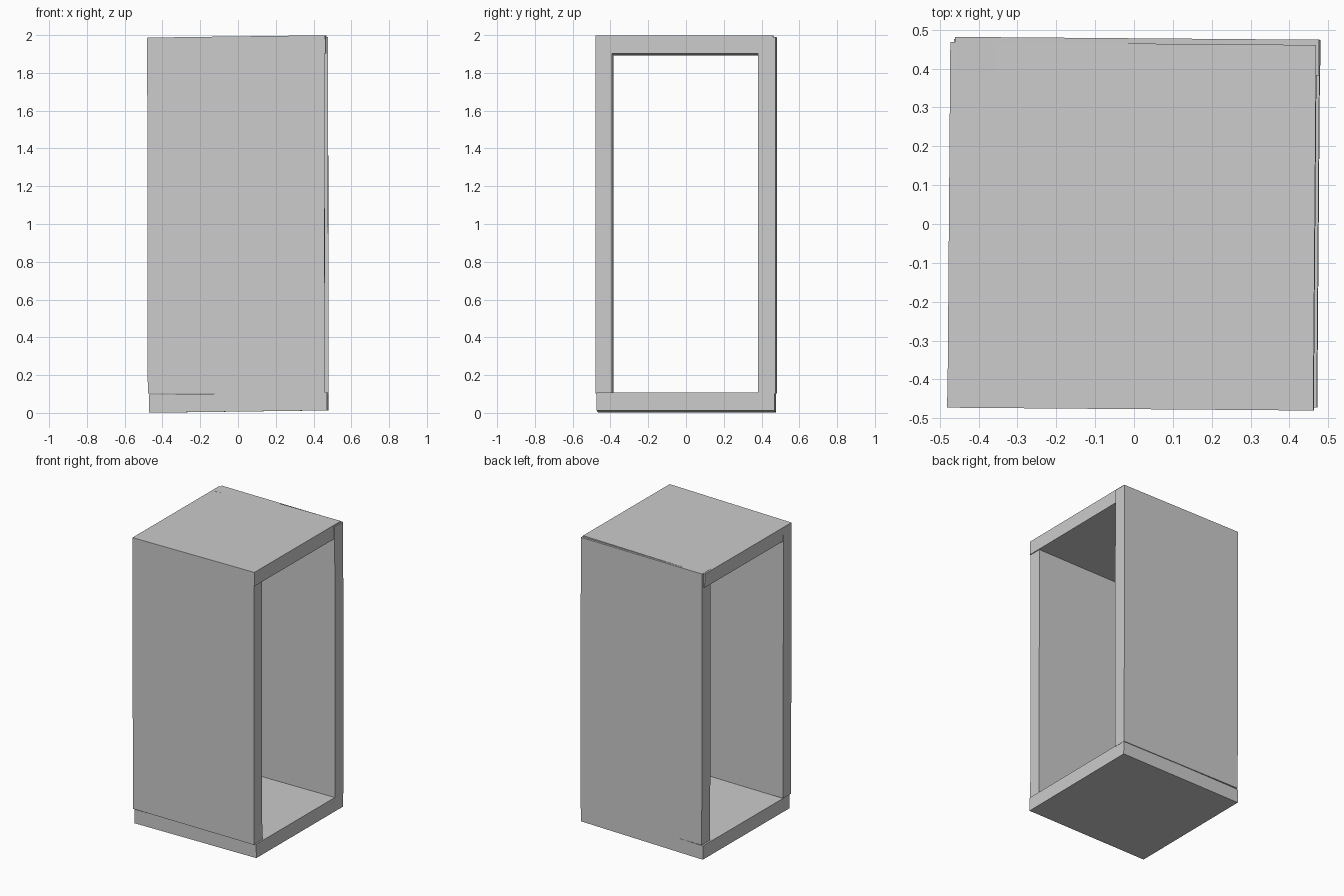
import bpy
from math import radians

if "Cube" in bpy.data.objects:
    bpy.data.objects.remove(bpy.data.objects["Cube"])


def panel(name, centre, size, tilt=0.0, turn=0.0):
    """Thin box panel; tilt lifts the +x end, turn rotates about z (degrees)."""
    bpy.ops.mesh.primitive_cube_add(size=1, location=centre)
    ob = bpy.context.object
    ob.name = name
    ob.scale = size
    ob.rotation_euler = (0, radians(-tilt), radians(turn))
    return ob


# Slightly skewed floor and roof slabs
panel("bottom_slab", (0.004, 0.002, 0.055), (0.942, 0.942, 0.096), 0.75, -0.45)
panel("top_slab", (-0.005, -0.006, 1.945), (0.942, 0.941, 0.096), 0.75, -0.45)

# Tall side walls, leaving both x ends open
panel("front_wall", (-0.010, -0.432, 1.044), (0.938, 0.088, 1.882), 0.1, -0.45)
panel("back_wall", (0.009, 0.432, 1.046), (0.938, 0.092, 1.886), 0.1, -0.45)
